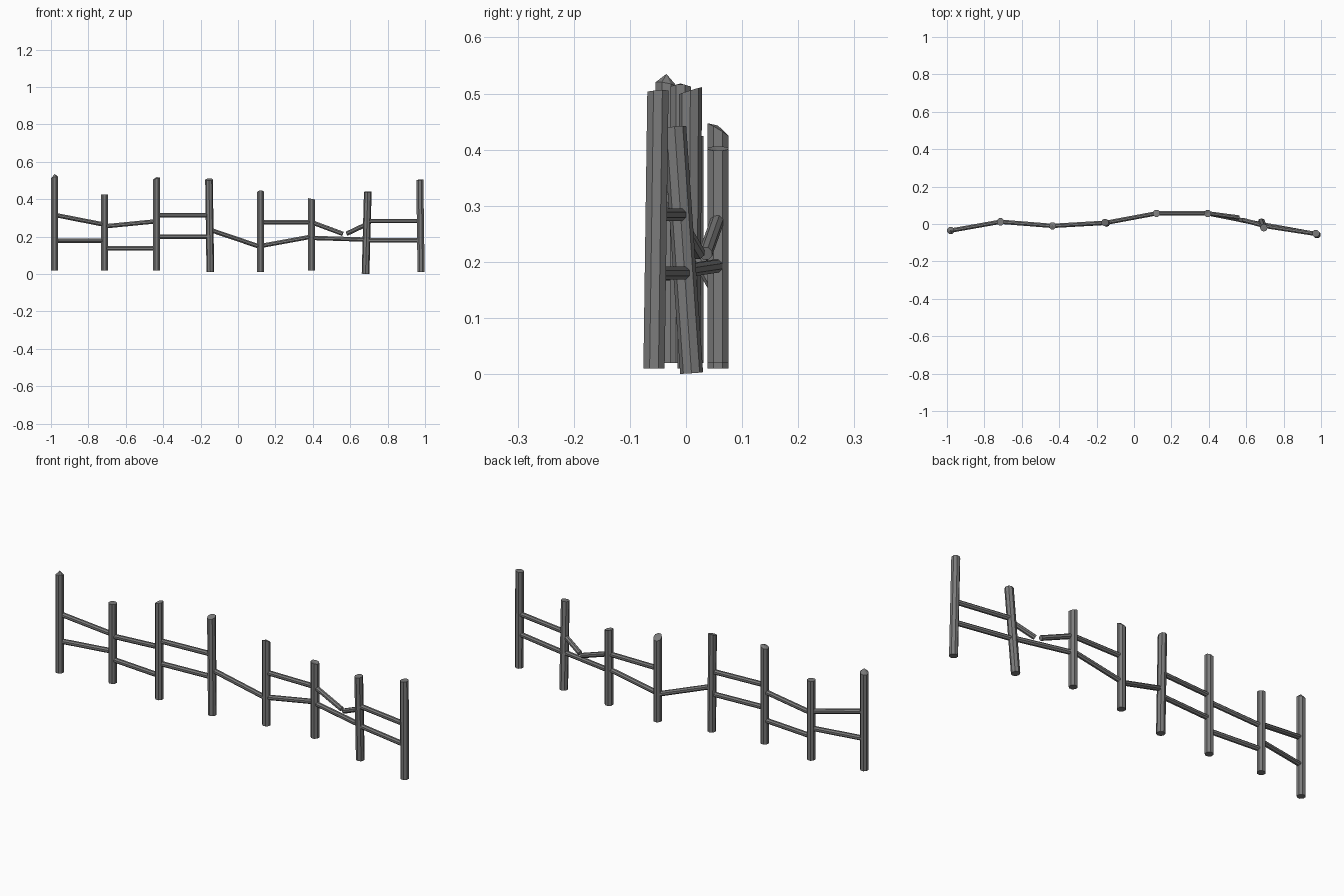
import bpy, bmesh, math
from mathutils import Vector

if "Cube" in bpy.data.objects:
    bpy.data.objects.remove(bpy.data.objects["Cube"], do_unlink=True)

wood = bpy.data.materials.new("weathered grey")
wood.use_nodes = True
grey = (0.2, 0.2, 0.2, 1)
wood.diffuse_color = grey
wood.node_tree.nodes["Principled BSDF"].inputs["Base Color"].default_value = grey


def pole(name, a, b, radius, sides=8, slope=(0, 0), peak=0):
    """Faceted pole from a to b; its end can slope or rise to a peak."""
    a, b = Vector(a), Vector(b)
    axis = b - a
    rot = axis.to_track_quat('Z', 'Y')
    bm = bmesh.new()
    rings = []
    for end in (0, axis.length):
        ring = []
        for i in range(sides):
            t = math.tau * (i + 0.5) / sides
            x, y = radius * math.cos(t), radius * math.sin(t)
            lift = slope[0] * x + slope[1] * y if end else 0
            ring.append(bm.verts.new((x, y, end + lift)))
        rings.append(ring)
    low, high = rings
    tip = bm.verts.new((0, 0, axis.length + peak))
    bm.faces.new(low[::-1])
    for i in range(sides):
        j = (i + 1) % sides
        bm.faces.new((low[i], low[j], high[j], high[i]))
        bm.faces.new((high[i], high[j], tip))
    for v in bm.verts:
        v.co = rot @ v.co + a
    mesh = bpy.data.meshes.new(name)
    bm.to_mesh(mesh)
    bm.free()
    mesh.materials.append(wood)
    bpy.context.collection.objects.link(bpy.data.objects.new(name, mesh))


# Posts: foot, head, end slope, end peak
posts = [
    ((-.98, -.035, .02), (-.98, -.035, .515), (-.2, .2), .02),
    ((-.714, .012, .02), (-.714, .012, .424), (0, 0), 0),
    ((-.436, -.01, .02), (-.436, -.01, .51), (-.3, 0), .008),
    ((-.148, .005, .01), (-.155, .008, .505), (-.3, -.1), 0),
    ((.12, .057, .01), (.12, .057, .435), (-.1, .6), .008),
    ((.394, .057, .02), (.394, .057, .402), (.2, 0), -.004),
    ((.682, .01, .002), (.694, -.02, .44), (.1, 0), 0),
    ((.979, -.057, .01), (.972, -.05, .504), (-.1, 0), 0),
]
for n, (foot, head, slope, peak) in enumerate(posts, 1):
    pole(f"post_{n}", foot, head, .0205, slope=slope, peak=peak)


def on_post(n, z):
    """Point on the centre line of post n at height z."""
    foot, head = Vector(posts[n][0]), Vector(posts[n][1])
    return foot.lerp(head, (z - foot.z) / (head.z - foot.z))


# Rails: first post, height there, height at the next post
rails = [
    (0, .316, .264), (0, .178, .178),
    (1, .255, .282), (1, .137, .137),
    (2, .315, .315), (2, .2, .2),
    (3, .237, .145),
    (4, .277, .277), (4, .15, .2),
    (5, .193, .184),
    (6, .284, .284), (6, .18, .18),
]
for n, (p, z1, z2) in enumerate(rails, 1):
    pole(f"rail_{n}", on_post(p, z1), on_post(p + 1, z2), .0125)

# Broken rail halves
pole("broken_rail_left", on_post(5, .277), (.56, .035, .215), .0125)
pole("broken_rail_right", on_post(6, .267), (.582, .022, .216), .0125)
